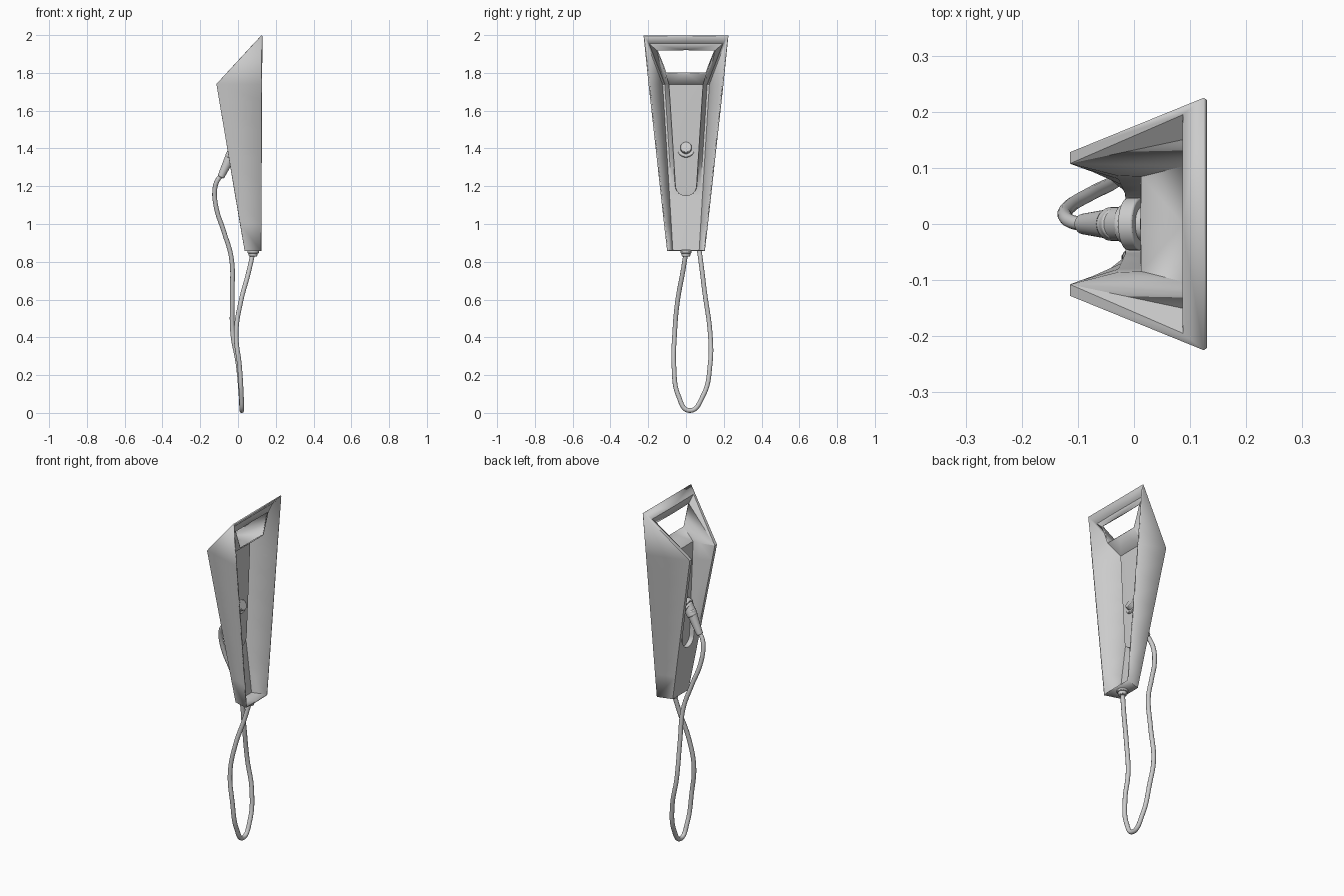
import bpy, bmesh, math
from mathutils import Vector

if "Cube" in bpy.data.objects:
    bpy.data.objects.remove(bpy.data.objects["Cube"])

grey = bpy.data.materials.new("light_grey")
grey.diffuse_color = (0.6, 0.6, 0.6, 1)
grey.use_nodes = True
grey.node_tree.nodes["Principled BSDF"].inputs["Base Color"].default_value = grey.diffuse_color


def finish(ob, angle=35):
    ob.data.materials.clear()
    ob.data.materials.append(grey)
    bpy.ops.object.select_all(action='DESELECT')
    ob.select_set(True)
    bpy.context.view_layer.objects.active = ob
    bpy.ops.object.shade_smooth_by_angle(angle=math.radians(angle))


def cone(name, p, q, r1, r2, bevel=0.003):
    p, q = Vector(p), Vector(q)
    d = q - p
    bpy.ops.mesh.primitive_cone_add(vertices=32, radius1=r1, radius2=r2,
                                    depth=d.length, location=(p + q) / 2)
    ob = bpy.context.object
    ob.name = name
    ob.rotation_euler = d.to_track_quat('Z', 'Y').to_euler()
    finish(ob)
    b = ob.modifiers.new("bevel", 'BEVEL')
    b.width, b.segments = bevel, 2
    return ob


def lerp(z, z0, z1, a, b):
    return a + (b - a) * (z - z0) / (z1 - z0)


# Folded shell: half cross-sections from the back edge, round the front rim,
# into the rounded pocket and to the centre line
Z0, ZP, ZT, R = 0.86, 1.15, 1.74, 0.055


def section(z):
    xf = lerp(z, Z0, ZT, 0.038, -0.111)
    back = (lerp(z, Z0, 2, 0.123, 0.127), lerp(z, Z0, 2, 0.097, 0.223), z)
    yf = back[1] + 0.29 * (xf - 0.125)
    if z <= ZP:
        w, xg = 0, xf
    else:
        c = ZP + R
        w = math.sqrt(R * R - (c - z) ** 2) if z < c else lerp(z, c, ZT, R, 0.09)
        xg = lerp(z, ZP, ZT, lerp(ZP, Z0, ZT, 0.038, -0.111), -0.03)
    return [back, (xf, yf, z), (xf, yf - 0.016, z), (xg, w, z),
            (0.015, w * 0.97, z), (0.015, 0, z)]


zs = [Z0, 1.0, ZP] + [ZP + R * (1 - math.cos(math.radians(a))) for a in (20, 40, 60, 75, 90)]
zs += [1.35, 1.5, 1.65, ZT]
rows = [section(z) for z in zs]
polys = []
for lo, hi in zip(rows, rows[1:]):
    strips = 5 if hi[0][2] > ZP + 1e-4 else 3
    for i in range(strips):
        polys.append([lo[i], lo[i + 1], hi[i + 1], hi[i]])

# Bottom cap
b = rows[0]
polys.append([b[0], b[1], b[2], b[3], (b[0][0], 0, Z0)])

# Top: side corner, sloping rim, top bar, window and funnel
back, rim, rim_in, lip, floor, mid = rows[-1]
top, top_c = (0.127, 0.223, 1.996), (0.127, 0, 1.996)
bar, bar_c = (0.09, 0.195, 1.957), (0.09, 0, 1.957)
win1, win1_c = (0.09, 0.152, 1.92), (0.09, 0, 1.92)
win0, win0_c = (0.09, 0.106, 1.80), (0.09, 0, 1.80)
polys += [[back, rim, top], [rim, top, bar, rim_in], [top, top_c, bar_c, bar],
          [bar, bar_c, win1_c, win1], [rim_in, bar, win1], [rim_in, win1, win0],
          [rim_in, win0, lip], [lip, win0, floor], [floor, win0, win0_c, mid]]

bm = bmesh.new()
for poly in polys:
    pts = []
    for p in poly:
        if all((Vector(p) - Vector(q)).length > 1e-5 for q in pts):
            pts.append(p)
    if len(pts) > 2:
        bm.faces.new([bm.verts.new(p) for p in pts])
bmesh.ops.remove_doubles(bm, verts=bm.verts, dist=1e-5)
bmesh.ops.recalc_face_normals(bm, faces=bm.faces)
me = bpy.data.meshes.new("shell")
bm.to_mesh(me)
bm.free()
shell = bpy.data.objects.new("shell", me)
bpy.context.collection.objects.link(shell)
finish(shell, 30)
m = shell.modifiers.new("mirror", 'MIRROR')
m.use_axis = (False, True, False)
m.use_clip = True
s = shell.modifiers.new("thickness", 'SOLIDIFY')
s.thickness, s.offset = 0.008, 0

# Socket and plug
cone("socket_back", (0.034, 0, 1.408), (0.005, 0, 1.395), 0.03, 0.03)
cone("socket_collar", (0.013, 0, 1.40), (-0.012, 0, 1.39), 0.047, 0.047)
cone("socket_ring", (-0.010, 0, 1.392), (-0.022, 0, 1.386), 0.036, 0.034)
cone("plug_neck", (-0.005, 0, 1.41), (-0.045, 0, 1.345), 0.03, 0.03, 0.008)
cone("plug_handle", (-0.03, 0, 1.378), (-0.092, 0, 1.247), 0.029, 0.018, 0.006)

# Cable outlet under the shell
cone("cable_outlet", (0.08, 0, 0.862), (0.08, 0, 0.845), 0.03, 0.03)
cone("cable_sleeve", (0.08, 0, 0.85), (0.079, 0, 0.828), 0.024, 0.022)

# Hanging cable
path = [(-0.085, 0, 1.262), (-0.108, 0.003, 1.232), (-0.122, 0.012, 1.19),
        (-0.116, 0.03, 1.09), (-0.075, 0.055, 0.96), (-0.035, 0.076, 0.82),
        (-0.03, 0.1, 0.63), (-0.028, 0.128, 0.42), (0.0, 0.128, 0.26),
        (0.016, 0.09, 0.09), (0.02, 0.018, 0.0125), (0.018, -0.04, 0.09),
        (0.008, -0.064, 0.25), (-0.01, -0.06, 0.42), (0.015, -0.045, 0.59),
        (0.055, -0.018, 0.74), (0.08, 0, 0.85)]
cu = bpy.data.curves.new("cable", 'CURVE')
cu.dimensions = '3D'
cu.bevel_depth, cu.bevel_resolution, cu.resolution_u = 0.0125, 4, 10
cu.use_fill_caps = True
sp = cu.splines.new('BEZIER')
sp.bezier_points.add(len(path) - 1)
for bp, p in zip(sp.bezier_points, path):
    bp.co = p
    bp.handle_left_type = bp.handle_right_type = 'AUTO'
cable = bpy.data.objects.new("cable", cu)
bpy.context.collection.objects.link(cable)
bpy.ops.object.select_all(action='DESELECT')
cable.select_set(True)
bpy.context.view_layer.objects.active = cable
bpy.ops.object.convert(target='MESH')
finish(bpy.context.object, 50)
